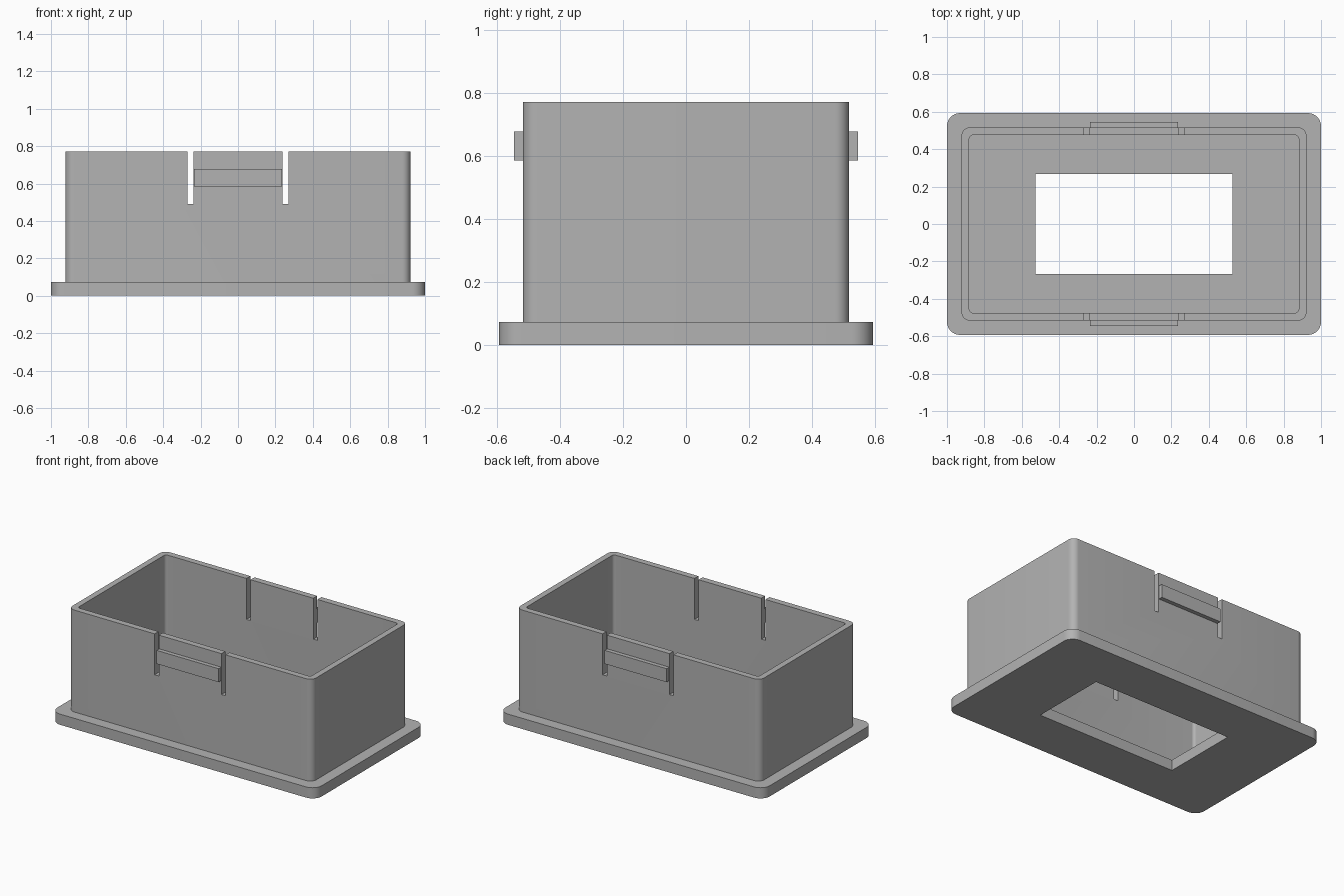
import bpy
import bmesh
from math import cos, sin, pi, radians

if "Cube" in bpy.data.objects:
    bpy.data.objects.remove(bpy.data.objects["Cube"], do_unlink=True)

grey = bpy.data.materials.new("mid grey plastic")
grey.use_nodes = True
COLOUR = (0.45, 0.45, 0.45, 1)
grey.diffuse_color = COLOUR
grey.node_tree.nodes["Principled BSDF"].inputs["Base Color"].default_value = COLOUR


def block(name, hx, hy, z0, z1, radius=0, cx=0, cy=0, steps=8):
    """Upright block with half sizes hx, hy and optional rounded corners."""
    bm = bmesh.new()
    points = []
    for quarter, (sx, sy) in enumerate([(1, 1), (-1, 1), (-1, -1), (1, -1)]):
        px, py = cx + sx * (hx - radius), cy + sy * (hy - radius)
        for i in range(steps + 1 if radius else 1):
            a = (quarter + i / steps) * pi / 2
            points.append((px + radius * cos(a), py + radius * sin(a), z0))
    base = bm.faces.new([bm.verts.new(p) for p in points])
    top = bmesh.ops.extrude_face_region(bm, geom=[base])["geom"]
    bmesh.ops.translate(bm, vec=(0, 0, z1 - z0),
                        verts=[v for v in top if isinstance(v, bmesh.types.BMVert)])
    bmesh.ops.recalc_face_normals(bm, faces=bm.faces)
    mesh = bpy.data.meshes.new(name)
    bm.to_mesh(mesh)
    bm.free()
    obj = bpy.data.objects.new(name, mesh)
    mesh.materials.append(grey)
    bpy.context.collection.objects.link(obj)
    return obj


def select(obj):
    bpy.ops.object.select_all(action='DESELECT')
    obj.select_set(True)
    bpy.context.view_layer.objects.active = obj


def cut(obj, cutter):
    select(obj)
    mod = obj.modifiers.new("cut", 'BOOLEAN')
    mod.operation = 'DIFFERENCE'
    mod.solver = 'EXACT'
    mod.object = cutter
    bpy.ops.object.modifier_apply(modifier=mod.name)
    bpy.data.objects.remove(cutter, do_unlink=True)


RIM, TOP = 0.073, 0.77
WALL_Y, INNER_Y = 0.517, 0.475

# Base flange with a rectangular window
flange = block("base_flange", 1, 0.593, 0, RIM, 0.07)
cut(flange, block("window_cutter", 0.527, 0.266, -0.1, 0.2))

# Open box wall, seated slightly into the flange
wall = block("box_wall", 0.922, WALL_Y, 0.05, TOP, 0.045)
cut(wall, block("cavity_cutter", 0.881, INNER_Y, -0.1, 1, 0.02))

# Thin slots on both long sides that free the clip tongues
for side in (-1, 1):
    cut(wall, block("slot_cutter", 0.016, WALL_Y + 0.1, 0.49, 1, cx=side * 0.253))

# Catch bars on the tongues
parts = [flange, wall]
for side, label in ((-1, "front"), (1, "back")):
    parts.append(block(label + "_catch", 0.235, 0.021, 0.585, 0.677,
                       cy=side * 0.524))

for part in parts:
    select(part)
    bpy.ops.object.shade_smooth_by_angle(angle=radians(30))
